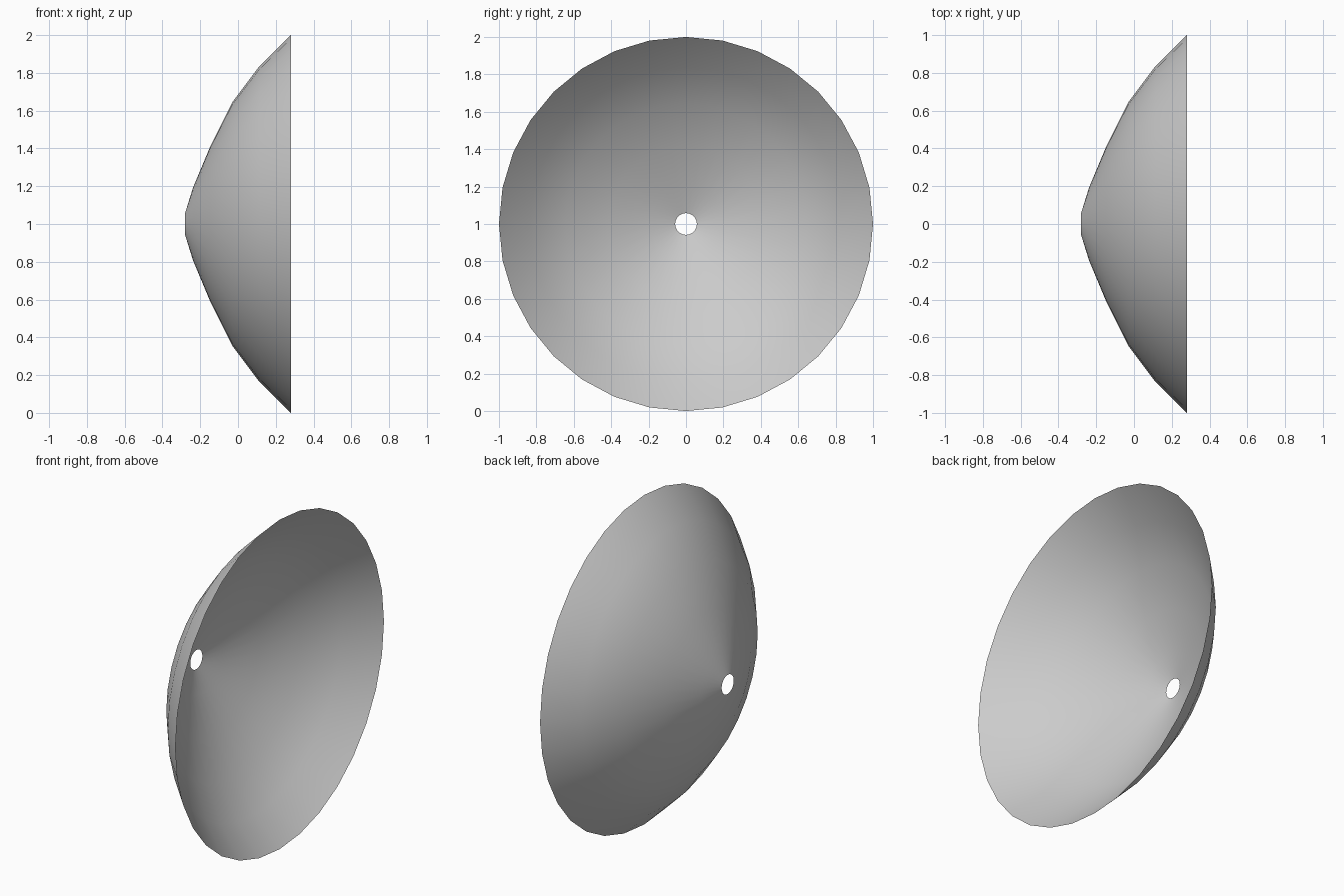
import bpy, bmesh
from math import cos, sin, tau

if "Cube" in bpy.data.objects:
    bpy.data.objects.remove(bpy.data.objects["Cube"])

SIDES = 32
# Dish profile: (x along the axis, radius), from centre hole to rim
PROFILE = [(-0.28, 0.058), (-0.238, 0.193), (-0.145, 0.415),
           (-0.03, 0.645), (0.113, 0.835), (0.28, 1.0)]

# Dish: open thin shell revolved around the x axis
bm = bmesh.new()
rings = [[bm.verts.new((x, r * cos(tau * i / SIDES), 1 + r * sin(tau * i / SIDES)))
          for i in range(SIDES)] for x, r in PROFILE]
for inner, outer in zip(rings, rings[1:]):
    for i in range(SIDES):
        j = (i + 1) % SIDES
        # Winding makes the hollow side face +x
        face = bm.faces.new((inner[i], outer[i], outer[j], inner[j]))
        face.smooth = True

mesh = bpy.data.meshes.new("dish")
bm.to_mesh(mesh)
bm.free()
dish = bpy.data.objects.new("dish", mesh)
bpy.context.collection.objects.link(dish)
